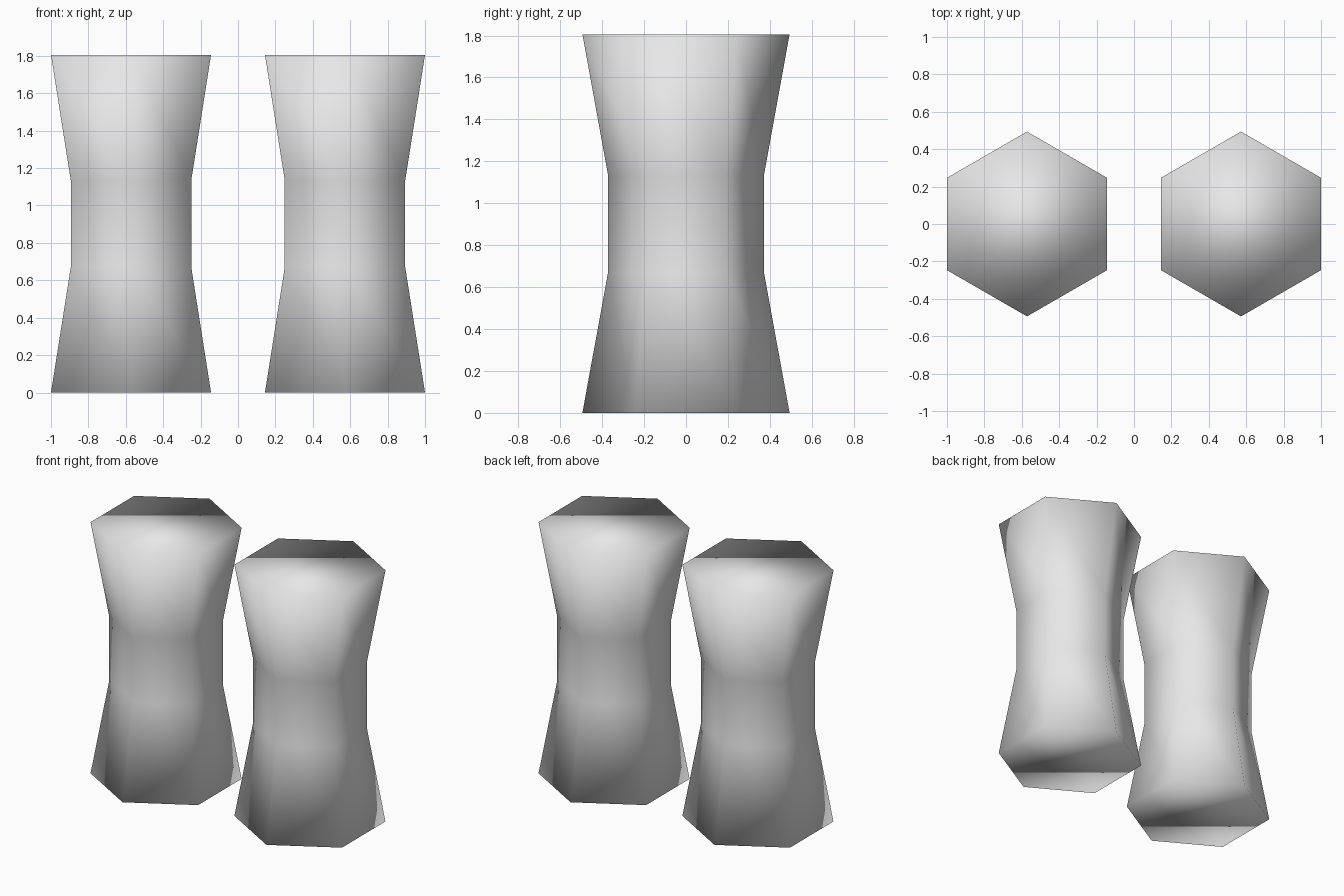
import bpy
import bmesh
from math import cos, sin, tau

if "Cube" in bpy.data.objects:
    bpy.data.objects.remove(bpy.data.objects["Cube"], do_unlink=True)

# Plain light grey
grey = bpy.data.materials.new("light_grey")
grey.use_nodes = True
colour = (0.8, 0.8, 0.8, 1)
grey.diffuse_color = colour
grey.node_tree.nodes["Principled BSDF"].inputs["Base Color"].default_value = colour

SIDES = 6
PROFILE = [(0.494, 0), (0.372, 0.67), (0.372, 1.135), (0.494, 1.805)]  # radius, height


def waisted_column(name, x):
    """Six-sided column with a narrow middle, capped and smooth all over."""
    bm = bmesh.new()
    rings = []
    for radius, z in PROFILE:
        rings.append([bm.verts.new((radius * sin(tau * i / SIDES),
                                    radius * cos(tau * i / SIDES), z))
                      for i in range(SIDES)])
    for low, high in zip(rings, rings[1:]):
        for i in range(SIDES):
            j = (i + 1) % SIDES
            bm.faces.new((low[i], low[j], high[j], high[i]))
    bm.faces.new(rings[0])
    bm.faces.new(rings[-1])
    bmesh.ops.recalc_face_normals(bm, faces=bm.faces)
    for face in bm.faces:
        face.smooth = True
    mesh = bpy.data.meshes.new(name)
    bm.to_mesh(mesh)
    bm.free()
    mesh.materials.append(grey)
    column = bpy.data.objects.new(name, mesh)
    column.location.x = x
    bpy.context.collection.objects.link(column)


# Matching pair
waisted_column("left_column", 0.572)
waisted_column("right_column", -0.572)
